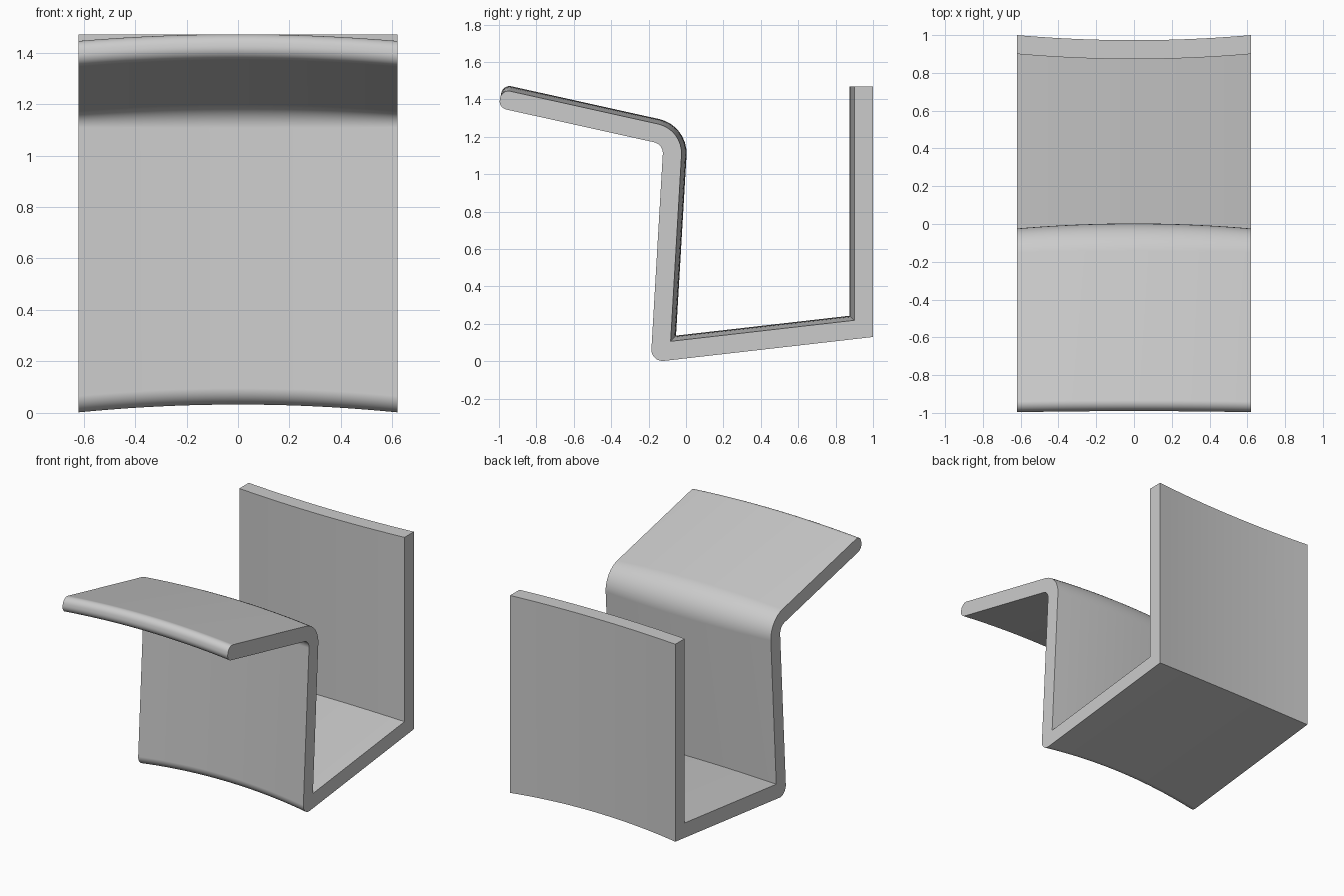
import bpy, bmesh, math
from mathutils import Vector

if "Cube" in bpy.data.objects:
    bpy.data.objects.remove(bpy.data.objects["Cube"])

HALF_W, THICK, BOW, TOP = 0.62, 0.10, 0.027, 1.47
X_SEGS, ARC = 20, 8

# Underside path (y, z): lip tip, top bend, front foot, back foot, back top
PATH = [Vector(p) for p in ((-1.005, 1.356), (-0.121, 1.16), (-0.189, -0.006),
                            (1.0, 0.13), (1.0, TOP))]


def offset_path(d):
    """Shift the path to its left by d, with mitred corners."""
    dirs = [(b - a).normalized() for a, b in zip(PATH, PATH[1:])]
    norms = [Vector((-v.y, v.x)) for v in dirs]
    out = [PATH[0] + norms[0] * d]
    for p, n1, n2 in zip(PATH[1:-1], norms, norms[1:]):
        out.append(p + (n1 + n2) * (d / (1 + n1.dot(n2))))
    out.append(PATH[-1] + norms[-1] * d)
    return out


def fillet(prev, p, nxt, r):
    """Round one corner with an arc of radius r (0 keeps it sharp)."""
    if r == 0:
        return [p]
    u, v = (prev - p).normalized(), (nxt - p).normalized()
    half = u.angle(v) / 2
    t = r / math.tan(half)
    c = p + (u + v).normalized() * (r / math.sin(half))
    a, b = p + u * t - c, p + v * t - c
    ang = a.angle(b)
    return [c + (a * math.sin((1 - k / ARC) * ang) + b * math.sin(k / ARC * ang)) / math.sin(ang)
            for k in range(ARC + 1)]


def section(bow):
    """Closed strip outline for one slice across the width."""
    pts = offset_path(bow) + offset_path(bow + THICK)[::-1]
    radii = [0.045, 0.06 + bow, 0.06, 0, 0,
             0, 0, 0, 0.06 + bow + THICK, 0.045]
    n = len(pts)
    out = []
    for i in range(n):
        out += fillet(pts[i - 1], pts[i], pts[(i + 1) % n], radii[i])
    return out


# Bent strip, bowed inwards along the middle of its width
bm = bmesh.new()
rings = []
for i in range(X_SEGS + 1):
    s = 2 * i / X_SEGS - 1
    rings.append([bm.verts.new((s * HALF_W, p.x, p.y)) for p in section(BOW * (1 - s * s))])
for r1, r2 in zip(rings, rings[1:]):
    n = len(r1)
    for j in range(n):
        k = (j + 1) % n
        bm.faces.new((r1[j], r1[k], r2[k], r2[j]))
# Flat side ends
bm.faces.new(rings[0])
bm.faces.new(rings[-1])
bmesh.ops.recalc_face_normals(bm, faces=bm.faces)
mesh = bpy.data.meshes.new("bent_hook_strip")
bm.to_mesh(mesh)
bm.free()
hook = bpy.data.objects.new("bent_hook_strip", mesh)
bpy.context.collection.objects.link(hook)

# Smooth bends, crisp edges
bpy.context.view_layer.objects.active = hook
hook.select_set(True)
bpy.ops.object.shade_smooth_by_angle(angle=math.radians(40))
wn = hook.modifiers.new("weighted_normals", 'WEIGHTED_NORMAL')
wn.keep_sharp = True
